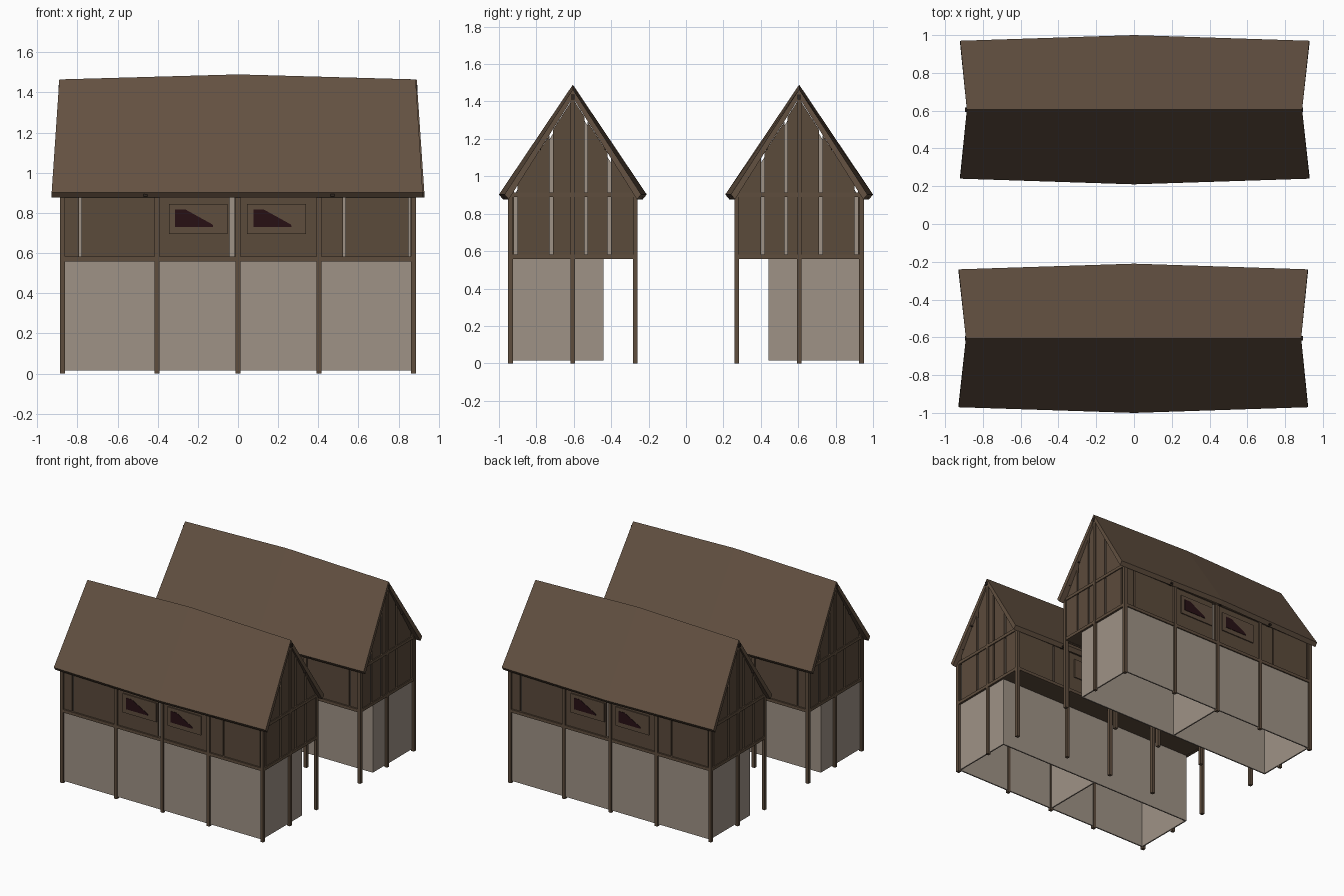
import bpy, bmesh, math
from mathutils import Matrix, Vector

if "Cube" in bpy.data.objects:
    bpy.data.objects.remove(bpy.data.objects["Cube"])


def material(name, rgb):
    m = bpy.data.materials.new(name)
    m.diffuse_color = (*rgb, 1)
    m.use_nodes = True
    m.node_tree.nodes["Principled BSDF"].inputs["Base Color"].default_value = m.diffuse_color
    return m


TIMBER = material("timber brown", (0.112, 0.074, 0.047))
PLANK = material("plank brown", (0.105, 0.069, 0.044))
ROOF = material("roof brown", (0.125, 0.082, 0.053))
PLASTER = material("pale plaster", (0.345, 0.29, 0.24))
PANE = material("dark pane", (0.02, 0.005, 0.007))
DARK = material("dark wood", (0.03, 0.02, 0.015))

OFFSET = Matrix.Translation((0, -0.605, 0))


def finish(bm, name, mat):
    """Make the part for the front house and its half-turned twin."""
    bmesh.ops.recalc_face_normals(bm, faces=bm.faces)
    me = bpy.data.meshes.new(name)
    bm.to_mesh(me)
    bm.free()
    me.materials.append(mat)
    for side, angle in (("front", 0), ("back", math.pi)):
        ob = bpy.data.objects.new(f"{side}_{name}", me)
        ob.matrix_world = Matrix.Rotation(angle, 4, 'Z') @ OFFSET
        bpy.context.collection.objects.link(ob)


def box(bm, x0, x1, y0, y1, z0, z1):
    c = Vector(((x0 + x1) / 2, (y0 + y1) / 2, (z0 + z1) / 2))
    s = Matrix.Diagonal((x1 - x0, y1 - y0, z1 - z0, 1))
    bmesh.ops.create_cube(bm, size=1, matrix=Matrix.Translation(c) @ s)


def prism(bm, pts, vec):
    f = bm.faces.new([bm.verts.new(p) for p in pts])
    ext = bmesh.ops.extrude_face_region(bm, geom=[f], use_keep_orig=True)
    bmesh.ops.translate(bm, vec=vec, verts=[v for v in ext["geom"] if isinstance(v, bmesh.types.BMVert)])


def gable_z(y):
    return 1.415 - abs(y) * 0.515 / 0.33


# Ground floor walls: hollow, open below, with a middle partition
bm = bmesh.new()
box(bm, -0.868, 0.868, -0.335, -0.325, 0.015, 0.565)
box(bm, -0.868, 0.868, 0.155, 0.165, 0.015, 0.565)
for x in (-0.863, 0, 0.863):
    box(bm, x - 0.005, x + 0.005, -0.325, 0.155, 0.015, 0.565)
finish(bm, "ground_walls", PLASTER)

# Upper plaster core, seen through the gaps between planks
bm = bmesh.new()
prism(bm, [(-0.865, -0.32, 0.57), (-0.865, 0.32, 0.57), (-0.865, 0.32, 0.89),
           (-0.865, 0, 1.395), (-0.865, -0.32, 0.89)], (1.73, 0, 0))
finish(bm, "upper_core", PLASTER)

# Upper floor over the open arcade
bm = bmesh.new()
box(bm, -0.87, 0.87, -0.33, 0.33, 0.56, 0.575)
finish(bm, "upper_floor", PLANK)

# Plank cladding with narrow gaps
bm = bmesh.new()
gaps = [(-0.785, 0.012), (-0.03, 0.025), (0.53, 0.012), (0.853, 0.01)]
for y in (-0.332, 0.318):
    start = -0.877
    for g, w in gaps + [(0.877, 0)]:
        box(bm, start, g - w / 2, y, y + 0.014, 0.57, 0.895)
        start = g + w / 2
for x in (-0.877, 0.863):
    start = -0.332
    for g, w in [(-0.305, 0.018), (-0.115, 0.018), (0, 0), (0.07, 0.018), (0.195, 0.018), (0.332, 0)]:
        a, b = start, g - w / 2
        prism(bm, [(x, a, 0.57), (x, b, 0.57), (x, b, gable_z(b)), (x, a, gable_z(a))], (0.014, 0, 0))
        start = g + w / 2
finish(bm, "plank_cladding", PLANK)

# Timber posts along both long sides and up the gables
bm = bmesh.new()
for x in (-0.873, -0.404, 0, 0.404, 0.873):
    for y in (-0.333, 0.333):
        box(bm, x - 0.0125, x + 0.0125, y - 0.0125, y + 0.0125, 0, 0.905)
for x in (-0.873, 0.873):
    box(bm, x - 0.0125, x + 0.0125, -0.0115, 0.0115, 0, 1.42)
finish(bm, "posts", TIMBER)

# Horizontal beams
bm = bmesh.new()
for z in (0.57, 0.902):
    for y in (-0.333, 0.333):
        box(bm, -0.873, 0.873, y - 0.011, y + 0.011, z - 0.012, z + 0.012)
    for x in (-0.873, 0.873):
        box(bm, x - 0.011, x + 0.011, -0.333, 0.333, z - 0.012, z + 0.012)
finish(bm, "beams", TIMBER)

# Window frames and panes on both long sides
frames, panes = bmesh.new(), bmesh.new()
for s in (-1, 1):
    for x in (-0.198, 0.192):
        box(frames, x - 0.146, x + 0.146, *sorted((s * 0.325, s * 0.340)), 0.696, 0.845)
        prism(panes, [(x - 0.115, s * 0.339, 0.73), (x + 0.075, s * 0.339, 0.73), (x + 0.072, s * 0.339, 0.742),
                      (x - 0.065, s * 0.339, 0.818), (x - 0.115, s * 0.339, 0.818)], (0, s * 0.004, 0))
finish(frames, "window_frames", TIMBER)
finish(panes, "window_panes", PANE)

# Roof: two bowed slabs, with ridge and eaves fullest in the middle
for label, s in (("outer", -1), ("inner", 1)):
    bm = bmesh.new()
    rings = []
    for xr, xe, ye, zr in ((-0.89, -0.928, 0.365, 1.465), (0, 0, 0.395, 1.49), (0.885, 0.92, 0.365, 1.465)):
        pts = [(xr, 0, zr), (xe, s * ye, 0.903), (xe, s * (ye - 0.022), 0.876), (xr, 0, zr - 0.045)]
        rings.append([bm.verts.new(p) for p in pts])
    for r0, r1 in zip(rings, rings[1:]):
        for i in range(4):
            j = (i + 1) % 4
            bm.faces.new((r0[i], r0[j], r1[j], r1[i]))
    bm.faces.new(rings[0])
    bm.faces.new(rings[2])
    finish(bm, f"roof_{label}_slope", ROOF)

# Purlin ends under the gables and rafter tips at the eaves
bm = bmesh.new()
for s in (-1, 1):
    for y, z in ((0.28, 1.005), (0.18, 1.155), (0.0, 1.425)):
        for x in (-0.88, 0.88):
            box(bm, x - 0.014, x + 0.014, s * y - 0.011, s * y + 0.011, z - 0.015, z + 0.012)
    for x in (-0.46, 0.008, 0.47):
        box(bm, x - 0.01, x + 0.01, *sorted((s * 0.34, s * 0.372)), 0.882, 0.894)
finish(bm, "rafter_ends", DARK)
